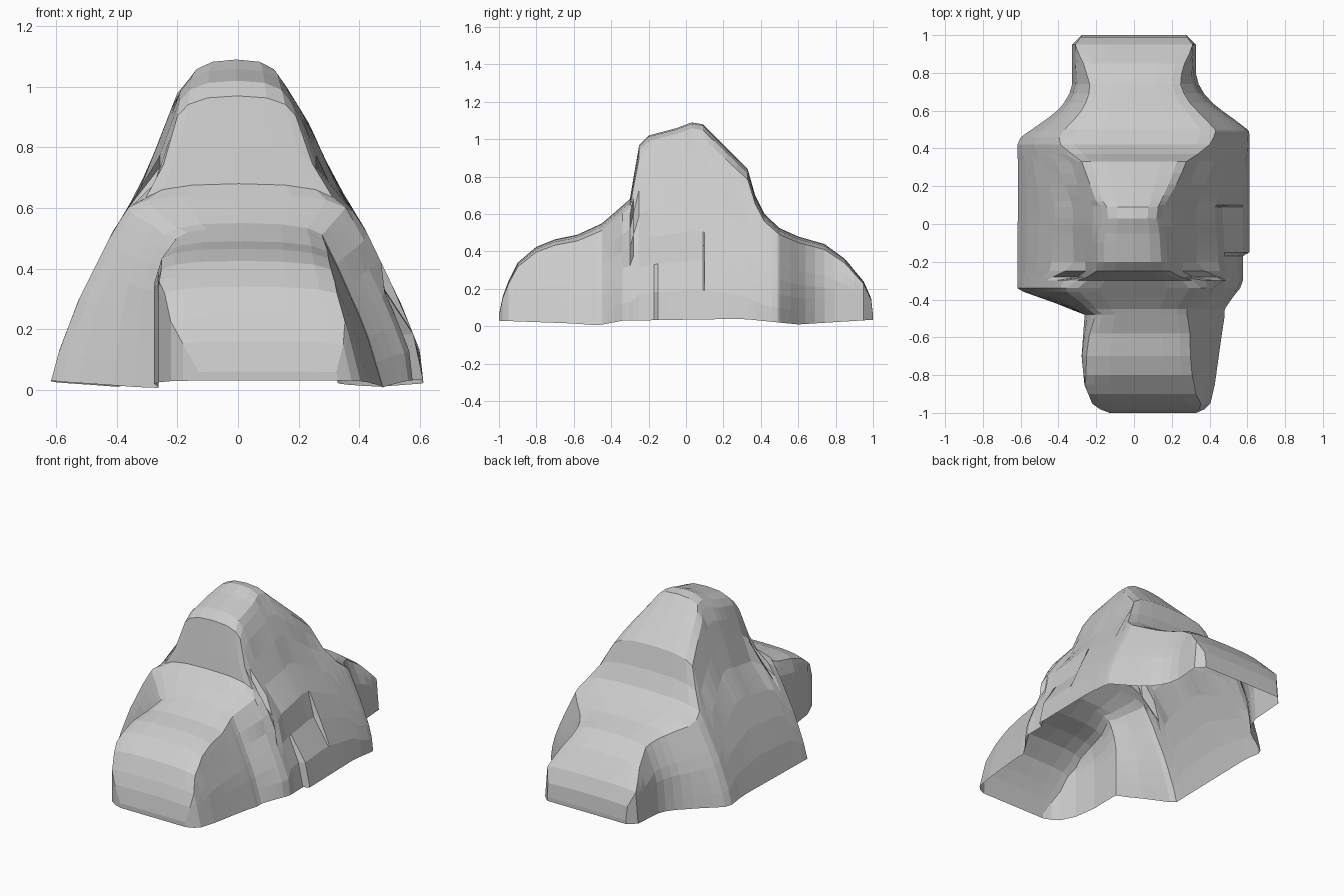
import bpy, bmesh

cube = bpy.data.objects.get("Cube")
if cube:
    bpy.data.objects.remove(cube, do_unlink=True)

grey = bpy.data.materials.new("plain_grey")
grey.use_nodes = True
tone = (0.6, 0.6, 0.6, 1)
grey.diffuse_color = tone
grey.node_tree.nodes["Principled BSDF"].inputs["Base Color"].default_value = tone


def sample(table, t):
    """Linear lookup in a list of (position, value) pairs."""
    if t <= table[0][0]:
        return table[0][1]
    for (a, va), (b, vb) in zip(table, table[1:]):
        if t <= b:
            return va + (vb - va) * (t - a) / (b - a)
    return table[-1][1]


# Height of the spine along the length
ridge = [(-1, .06), (-.98, .16), (-.95, .24), (-.9, .34), (-.8, .425), (-.7, .465),
         (-.58, .49), (-.45, .55), (-.38, .61), (-.3, .68), (-.28, .8), (-.25, .97),
         (-.2, 1.02), (-.05, 1.06), (.03, 1.09), (.09, 1.08), (.15, 1.02), (.33, .84),
         (.37, .7), (.42, .6), (.5, .525), (.6, .48), (.74, .44), (.85, .36),
         (.95, .24), (.99, .15), (1, .06)]
# Lower rim and share of the body outline along the length
rim = [(-1, .03), (-.6, .015), (-.47, .005), (-.34, .03), (.3, .04), (.6, .01), (1, .035)]
body_share = [(-.48, 0), (-.42, .42), (-.36, .9), (-.34, 1), (.46, 1), (.49, .92),
              (.56, .55), (.64, .2), (.74, 0)]
# Narrowing of the upper cab towards its front face
cab_taper = [(-.34, 1), (-.28, .84), (-.2, .92), (0, 1)]
# Plan taper of the two ends, as (right side, left side)
taper = ([(-1, .62), (-.98, .76), (-.95, .87), (-.85, .98), (-.7, 1.02), (-.5, .98),
          (.95, 1), (1, .85)],
         [(-1, .62), (-.98, .74), (-.95, .82), (-.85, .88), (-.5, 1), (.95, 1), (1, .85)])

# Half widths by height, as (right side, left side)
body = ([(0, .625), (.13, .59), (.3, .525), (.52, .415), (.65, .33), (.8, .27),
         (.98, .2), (1.09, .1)],
        [(0, .615), (.13, .6), (.28, .54), (.53, .42), (.68, .32), (.87, .24),
         (1, .16), (1.09, .07)])
nose = ([(0, .27), (.35, .27), (.45, .24), (.55, .18)],
        [(0, .48), (.2, .42), (.4, .33), (.56, .25)])
tail = ([(0, .33), (.24, .31), (.4, .24), (.52, .18)],) * 2


def half_width(y, z, side):
    """Distance of the wall from the middle plane at a given height."""
    end, middle = (nose, .1) if y < 0 else (tail, 0)
    shift = middle if side else -middle
    w = shift + (sample(end[side], z) - shift) * sample(taper[side], y)
    wide = sample(body[side], z)
    if z > .6:
        wide *= sample(cab_taper, y)
    # Recess on the left flank, ahead of and above the low ledge
    if side and z < .4 and (y < -.16 or (y < .1 and z > .2)):
        wide -= .035
    # The body corners sit further back on the left
    share = sample(body_share, y - .025 if side else y + .025 * (y > 0))
    return w + (wide - w) * share


def section(y):
    """Open arch from the right rim over the spine to the left rim."""
    top, low = sample(ridge, y), sample(rim, y)
    height = top - low
    halves = []
    for side, sign in ((0, -1), (1, 1)):
        levels = [low + height * f for f in (0, .15, .3, .45, .6, .75, .86, .93)]
        arch = [(sign * half_width(y, z, side), y, z) for z in levels]
        shoulder = arch[-1][0]
        arch += [(shoulder * f, y, low + height * g) for f, g in ((.82, .97), (.5, .993))]
        halves.append(arch)
    middle = (halves[0][-1][0] + halves[1][-1][0]) / 2
    return halves[0] + [(middle, y, top)] + halves[1][::-1]


# Stations at every bend, split further where they are far apart
knots = sorted({p[0] for t in (ridge, body_share, *taper) for p in t} | {-.17, -.15, .1, .12})
stations = []
for a, b in zip(knots, knots[1:]):
    parts = 1 + int((b - a) / .08)
    stations += [a + (b - a) * i / parts for i in range(parts)]
stations.append(knots[-1])

# Draped shell, open underneath
bm = bmesh.new()
rows = [[bm.verts.new(p) for p in section(y)] for y in stations]
for r, s in zip(rows, rows[1:]):
    for i in range(len(r) - 1):
        bm.faces.new((r[i], s[i], s[i + 1], r[i + 1]))
# Low end walls
bm.faces.new(rows[0][::-1])
bm.faces.new(rows[-1])
bmesh.ops.recalc_face_normals(bm, faces=bm.faces)
mesh = bpy.data.meshes.new("draped_shell")
bm.to_mesh(mesh)
bm.free()
mesh.materials.append(grey)
shell = bpy.data.objects.new("draped_shell", mesh)
bpy.context.collection.objects.link(shell)
